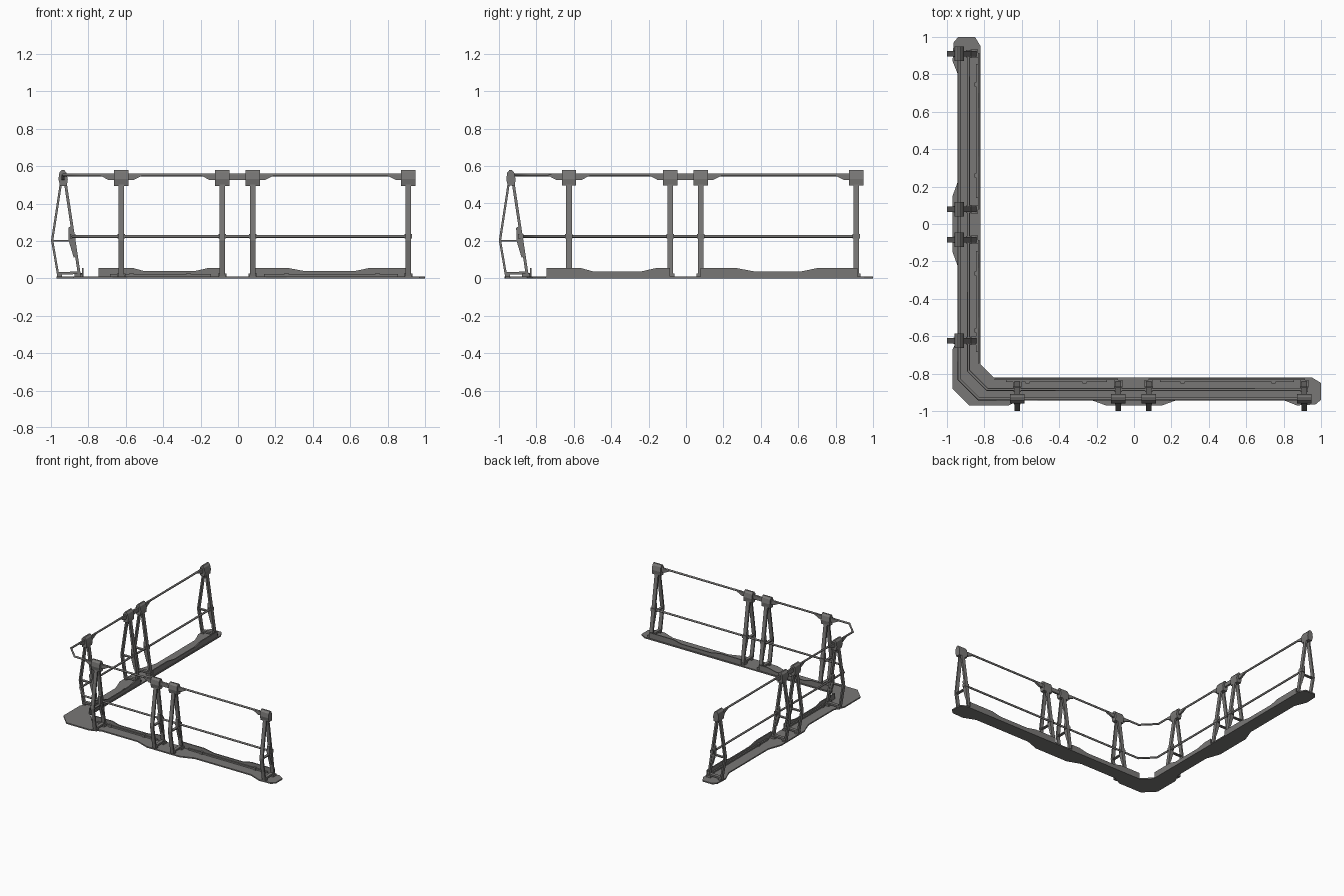
import bpy, bmesh
from mathutils import Vector

if "Cube" in bpy.data.objects:
    bpy.data.objects.remove(bpy.data.objects["Cube"])

# Dark grey paint used on every part
paint = bpy.data.materials.new("dark_grey")
paint.diffuse_color = (0.19, 0.185, 0.18, 1)
paint.use_nodes = True
paint.node_tree.nodes["Principled BSDF"].inputs["Base Color"].default_value = paint.diffuse_color


def finish(name, bm):
    bmesh.ops.recalc_face_normals(bm, faces=bm.faces)
    me = bpy.data.meshes.new(name)
    bm.to_mesh(me)
    bm.free()
    me.materials.append(paint)
    ob = bpy.data.objects.new(name, me)
    bpy.context.collection.objects.link(ob)
    return ob


def add_prism(bm, pts, lo, hi, place):
    """Extrude a 2D outline between lo and hi; place(u, v, w) gives 3D coordinates."""
    a = [bm.verts.new(place(u, v, lo)) for u, v in pts]
    b = [bm.verts.new(place(u, v, hi)) for u, v in pts]
    n = len(pts)
    bm.faces.new(a)
    bm.faces.new(b[::-1])
    for i in range(n):
        bm.faces.new((a[i], a[(i + 1) % n], b[(i + 1) % n], b[i]))


def both_wings(name, prisms):
    """Build on the front wing, then reflect over the diagonal for the side wing."""
    for side in ("front", "side"):
        bm = bmesh.new()
        for pts, lo, hi, place in prisms:
            add_prism(bm, pts, lo, hi, place)
        if side == "side":
            for v in bm.verts:
                v.co.x, v.co.y = v.co.y, v.co.x
        finish(side + "_" + name, bm)


def across(u, v, w):      # outline in y-z, extruded along x
    return (w, u, v)


def along(u, v, w):       # outline in x-z, extruded along y
    return (u, w, v)


def flat(u, v, w):        # outline in x-y, extruded along z
    return (u, v, w)


def rect(u0, u1, v0, v1):
    return [(u0, v0), (u1, v0), (u1, v1), (u0, v1)]


def bar(a, b, t):
    """Outline of a straight bar of thickness t in the y-z plane."""
    a, b = Vector(a), Vector(b)
    d = (b - a).normalized() * t / 2
    n = Vector((-d.y, d.x))
    return [tuple(p) for p in (a + n, b + n, b - n, a - n)]


# L-shaped floor plate, half outline then its diagonal reflection
half = [(-0.88, -0.97), (-0.67, -0.97), (-0.59, -0.93), (-0.26, -0.93), (-0.15, -0.97),
        (0.15, -0.97), (0.26, -0.93), (0.77, -0.93), (0.87, -0.97), (0.97, -0.965),
        (1.0, -0.94), (1.0, -0.85), (0.95, -0.82), (-0.75, -0.82)]
bm = bmesh.new()
add_prism(bm, half + [(y, x) for x, y in reversed(half)], 0, 0.01, flat)
finish("floor_plate", bm)


# Continuous rails with a chamfered corner
def rail(name, off, z, corner, end, r):
    cu = bpy.data.curves.new(name, "CURVE")
    cu.dimensions = "3D"
    cu.bevel_depth = r
    cu.bevel_resolution = 2
    cu.use_fill_caps = True
    cu.materials.append(paint)
    pts = [(off, end), (off, corner), (corner, off), (end, off)]
    sp = cu.splines.new("POLY")
    sp.points.add(3)
    for p, (x, y) in zip(sp.points, pts):
        p.co = (x, y, z, 1)
    ob = bpy.data.objects.new(name, cu)
    bpy.context.collection.objects.link(ob)


rail("top_rail", -0.935, 0.553, -0.83, 0.94, 0.008)
rail("middle_rail", -0.885, 0.224, -0.785, 0.91, 0.008)

# A-frame posts with rungs, clamps, feet and head blocks
POSTS = (-0.625, -0.085, 0.078, 0.91)
head = [(-0.952, 0.495), (-0.915, 0.495), (-0.91, 0.53), (-0.918, 0.565), (-0.93, 0.58),
        (-0.942, 0.58), (-0.955, 0.565), (-0.96, 0.53)]
brace = [(-0.907, 0.27), (-0.892, 0.28), (-0.862, 0.12), (-0.878, 0.11), (-0.905, 0.2)]
legs, rungs, clamps, heads, feet = [], [], [], [], []
for x in POSTS:
    def part(store, pts, w):
        store.append((pts, x - w / 2, x + w / 2, across))
    part(legs, bar((-0.942, 0.54), (-0.994, 0.2), 0.012), 0.03)
    part(legs, bar((-0.994, 0.205), (-0.96, 0.008), 0.012), 0.03)
    part(legs, bar((-0.926, 0.53), (-0.847, 0.01), 0.015), 0.03)
    part(rungs, bar((-0.994, 0.2), (-0.88, 0.2), 0.008), 0.022)
    part(rungs, bar((-0.96, 0.026), (-0.85, 0.03), 0.014), 0.026)
    part(rungs, brace, 0.022)
    part(clamps, rect(-0.898, -0.868, 0.212, 0.237), 0.04)
    part(feet, rect(-0.875, -0.835, 0.008, 0.026), 0.045)
    part(feet, rect(-0.965, -0.94, 0.008, 0.02), 0.035)
    part(heads, head, 0.077)
both_wings("post_legs", legs)
both_wings("post_rungs", rungs)
both_wings("rail_clamps", clamps)
both_wings("post_feet", feet)
both_wings("post_heads", heads)

# Tapered gussets under the top rail and the link between the middle posts
gussets = []
for x, d, n in ((-0.625, -1, 0.11), (-0.625, 1, 0.11), (-0.085, -1, 0.11),
                (0.078, 1, 0.11), (0.91, -1, 0.11)):
    pts = [(x, 0.525), (x + d * 0.065, 0.525), (x + d * n, 0.548), (x + d * n, 0.556), (x, 0.556)]
    gussets.append((pts, -0.943, -0.927, along))
gussets.append((rect(-0.085, 0.078, 0.525, 0.556), -0.943, -0.927, along))
both_wings("rail_gussets", gussets)

# Kick boards on the inner edge, dipping between the posts
kick = []
for x0, a, b, c, d, x1 in ((-0.745, -0.56, -0.5, -0.235, -0.16, -0.085),
                           (0.078, 0.27, 0.36, 0.62, 0.7, 0.915)):
    pts = [(x0, 0.008), (x1, 0.008), (x1, 0.055), (d, 0.055), (c, 0.038),
           (b, 0.038), (a, 0.055), (x0, 0.055)]
    kick.append((pts, -0.834, -0.825, along))
    kick.append((rect(x0 + 0.06, x1 - 0.06, 0.008, 0.022), -0.845, -0.832, along))
both_wings("kick_board", kick)

# Small fixing lugs on the kick boards
both_wings("kick_lugs", [(rect(x - 0.011, x + 0.011, 0.008, 0.028), -0.852, -0.83, along)
                         for x in (-0.57, -0.265, 0.26, 0.745)])
